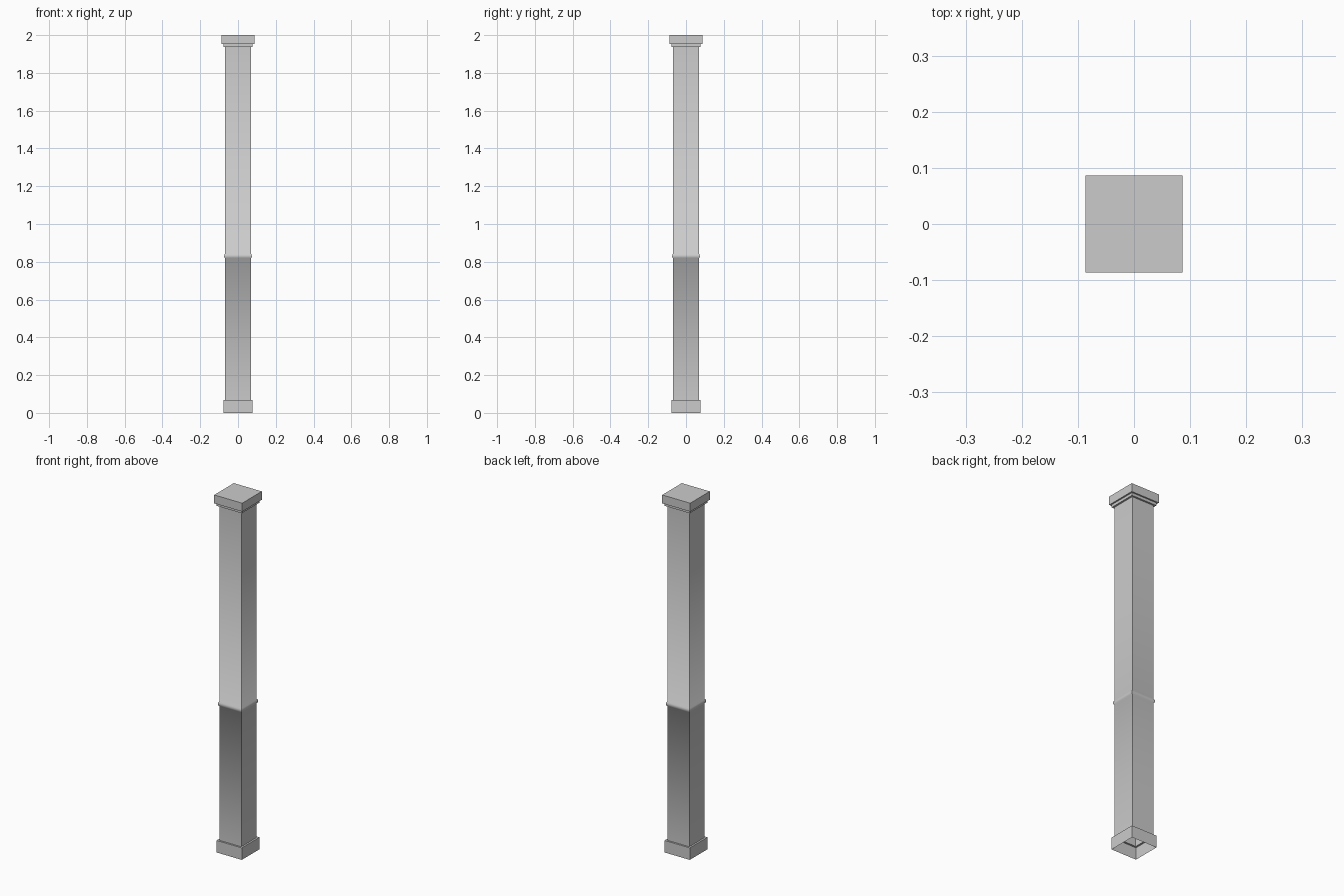
import bpy, bmesh

if "Cube" in bpy.data.objects:
    bpy.data.objects.remove(bpy.data.objects["Cube"])

# Square column profile: (half width, height), open at the bottom
BASE = [(0.078, 0.0), (0.078, 0.067), (0.068, 0.067)]
RING = [(0.068, 0.818), (0.072, 0.822), (0.0735, 0.83), (0.072, 0.838), (0.068, 0.842)]
CAP = [(0.068, 1.938), (0.078, 1.938), (0.078, 1.953), (0.0865, 1.953), (0.0865, 2.0)]


def square_sweep(name, profile):
    """Stack square loops along a profile and close the top."""
    bm = bmesh.new()
    loops = [[bm.verts.new((sx * r, sy * r, z))
              for sx, sy in ((-1, -1), (1, -1), (1, 1), (-1, 1))]
             for r, z in profile]
    for a, b in zip(loops, loops[1:]):
        for i in range(4):
            j = (i + 1) % 4
            bm.faces.new((a[i], a[j], b[j], b[i]))
    bm.faces.new(loops[-1])
    mesh = bpy.data.meshes.new(name)
    bm.to_mesh(mesh)
    bm.free()
    obj = bpy.data.objects.new(name, mesh)
    bpy.context.collection.objects.link(obj)
    return obj


# Column: base block, shaft with rounded band, stepped cap
column = square_sweep("square_column", BASE + RING + CAP)

# Soft band, crisp corners and steps
bpy.context.view_layer.objects.active = column
column.select_set(True)
bpy.ops.object.shade_smooth_by_angle(angle=1.0)
